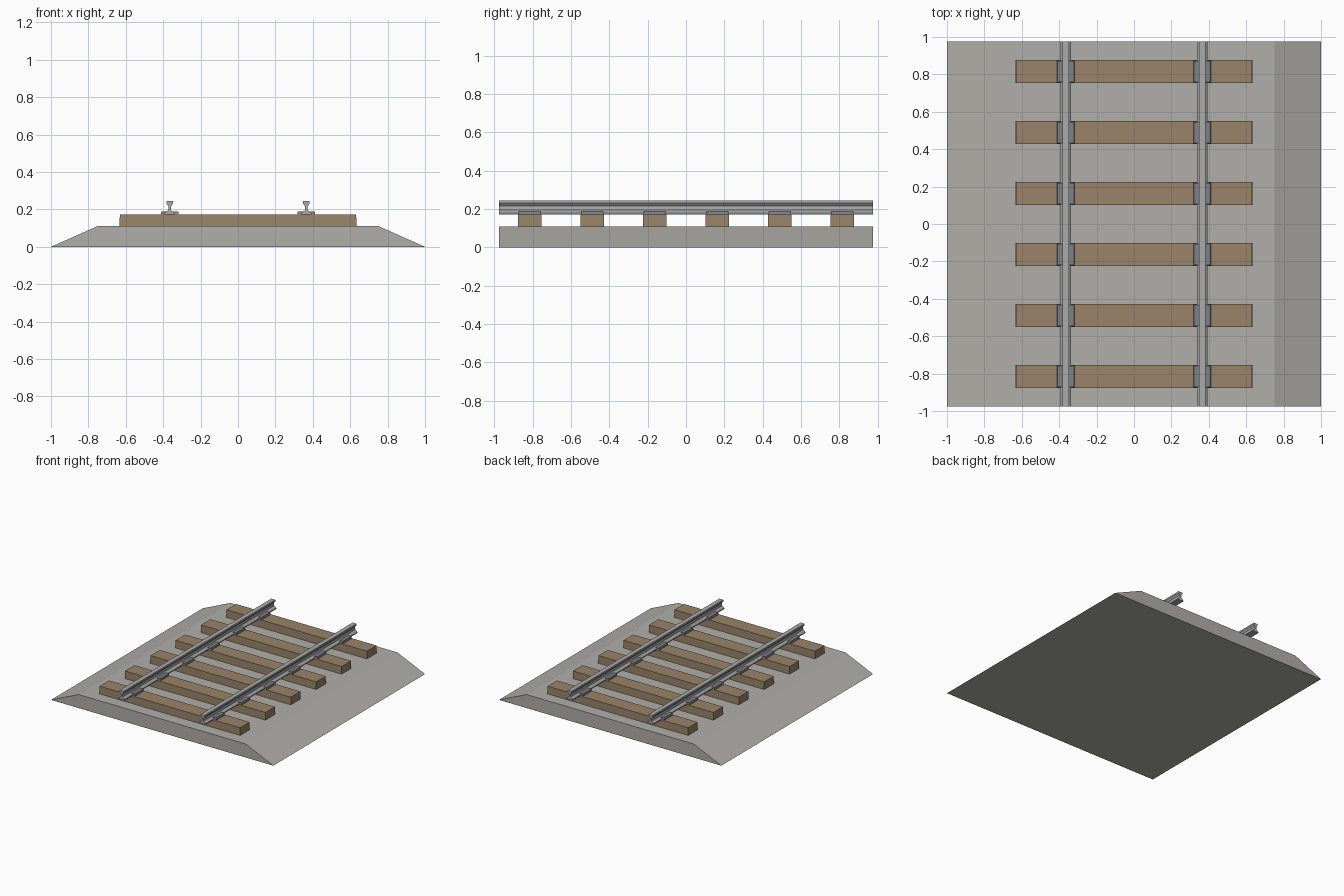
import bpy

cube = bpy.data.objects.get("Cube")
if cube:
    bpy.data.objects.remove(cube, do_unlink=True)

HALF_LENGTH = 0.975
RAIL_X = 0.365
BASE_TOP = 0.11
SLEEPER_TOP = 0.172


def material(name, color):
    mat = bpy.data.materials.new(name)
    mat.use_nodes = True
    rgba = (*color, 1)
    mat.diffuse_color = rgba
    mat.node_tree.nodes["Principled BSDF"].inputs["Base Color"].default_value = rgba
    return mat


gravel = material("gravel_grey", (0.44, 0.43, 0.40))
wood = material("sleeper_wood", (0.32, 0.23, 0.14))
steel = material("rail_steel", (0.40, 0.41, 0.40))
iron = material("dark_iron", (0.21, 0.22, 0.25))


def make(name, verts, faces, mat):
    mesh = bpy.data.meshes.new(name)
    mesh.from_pydata(verts, [], faces)
    mesh.materials.append(mat)
    obj = bpy.data.objects.new(name, mesh)
    bpy.context.collection.objects.link(obj)
    return obj


def extrude_profile(name, half, mat, x=0):
    """Mirror a right-hand (x, z) half profile, listed upwards, and sweep it along y."""
    ring = half + [(-px, z) for px, z in reversed(half)]
    n = len(ring)
    verts = [(x + px, y, z) for y in (-HALF_LENGTH, HALF_LENGTH) for px, z in ring]
    sides = [(i, (i + 1) % n, (i + 1) % n + n, i + n) for i in range(n)]
    caps = [tuple(reversed(range(n, 2 * n))), tuple(range(n))]
    caps = [caps[1], caps[0]]
    return make(name, verts, sides + caps, mat)


def block(name, x, y, half_x, half_y, bottom, top, taper, mat):
    """Box whose top is inset by the taper."""
    verts = []
    for z, inset in ((bottom, 0), (top, taper)):
        hx, hy = half_x - inset, half_y - inset
        verts += [(x - hx, y - hy, z), (x + hx, y - hy, z),
                  (x + hx, y + hy, z), (x - hx, y + hy, z)]
    sides = [(i, (i + 1) % 4, (i + 1) % 4 + 4, i + 4) for i in range(4)]
    return make(name, verts, sides + [(3, 2, 1, 0), (4, 5, 6, 7)], mat)


# Gravel bed with sloping shoulders
extrude_profile("ballast_bed", [(1, 0), (0.752, BASE_TOP)], gravel)

# Rails: foot, narrow web and flared head
rail_half = [(0.027, SLEEPER_TOP), (0.027, 0.18), (0.008, 0.195), (0.006, 0.216),
             (0.018, 0.231), (0.018, 0.244)]
for side, x in (("left", RAIL_X), ("right", -RAIL_X)):
    extrude_profile(side + "_rail", rail_half, steel, x)

# Sleepers, each with a plate under either rail
for i in range(6):
    y = (i - 2.5) * 0.326
    block(f"sleeper_{i + 1}", 0, y, 0.633, 0.062, BASE_TOP, SLEEPER_TOP, 0.001, wood)
    for side, x in (("left", RAIL_X), ("right", -RAIL_X)):
        block(f"{side}_rail_plate_{i + 1}", x, y, 0.048, 0.059,
              SLEEPER_TOP, 0.189, 0.003, iron)
